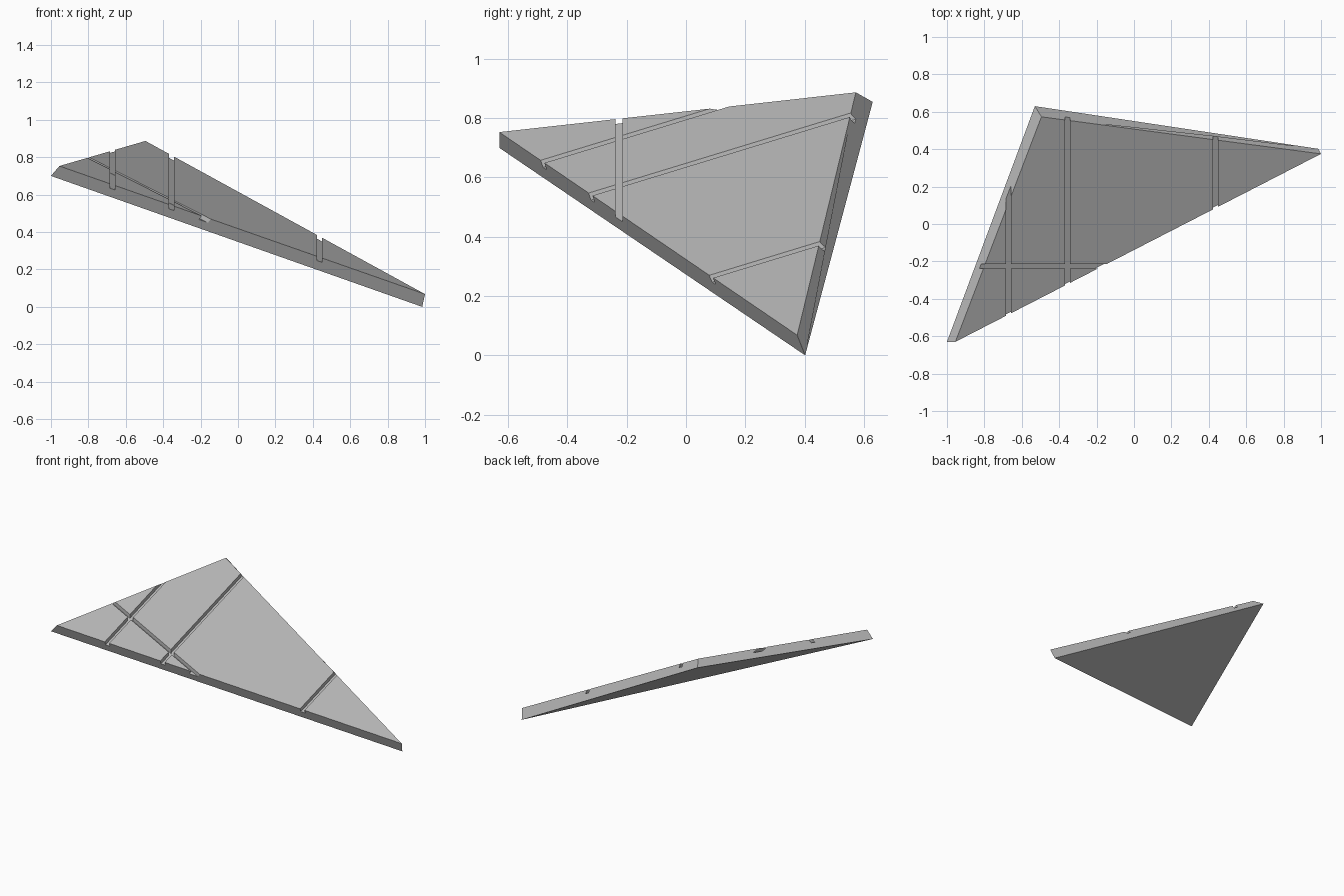
import bpy
import bmesh
from mathutils import Vector
from mathutils.geometry import normal

if "Cube" in bpy.data.objects:
    bpy.data.objects.remove(bpy.data.objects["Cube"], do_unlink=True)

# Single flat colour
grey = bpy.data.materials.new("plain grey")
grey.use_nodes = True
colour = (0.5, 0.5, 0.5, 1)
grey.diffuse_color = colour
grey.node_tree.nodes["Principled BSDF"].inputs["Base Color"].default_value = colour


def make_prism(name, bottom, top):
    """Solid between two matching outlines."""
    bm = bmesh.new()
    low = [bm.verts.new(p) for p in bottom]
    high = [bm.verts.new(p) for p in top]
    bm.faces.new(low)
    bm.faces.new(high)
    count = len(low)
    for i in range(count):
        j = (i + 1) % count
        bm.faces.new((low[i], low[j], high[j], high[i]))
    bmesh.ops.recalc_face_normals(bm, faces=bm.faces)
    mesh = bpy.data.meshes.new(name)
    bm.to_mesh(mesh)
    bm.free()
    mesh.materials.append(grey)
    obj = bpy.data.objects.new(name, mesh)
    bpy.context.collection.objects.link(obj)
    return obj


# Tilted triangular panel with mitred edges
outer = [Vector(p) for p in ((-1, -0.63, 0.7), (0.985, 0.402, 0), (-0.53, 0.63, 0.855))]
inner = [Vector(p) for p in ((-0.955, -0.63, 0.753), (1, 0.375, 0.068), (-0.495, 0.573, 0.887))]
panel = make_prism("triangular_panel", outer, inner)

facing = normal(inner)


def on_slope(x, y, lift):
    """Point above or below the sloping outer face."""
    p = inner[0]
    z = p.z - (facing.x * (x - p.x) + facing.y * (y - p.y)) / facing.z
    return Vector((x, y, z + lift))


def cut_groove(x0, x1, y0, y1, depth):
    """Upright-walled groove whose floor follows the slope."""
    outline = [(x0, y0), (x1, y0), (x1, y1), (x0, y1)]
    cutter = make_prism("groove_cutter",
                        [on_slope(x, y, -depth) for x, y in outline],
                        [on_slope(x, y, 0.2) for x, y in outline])
    cutter.hide_render = True
    mod = panel.modifiers.new("groove", "BOOLEAN")
    mod.operation = "DIFFERENCE"
    mod.solver = "EXACT"
    mod.object = cutter
    bpy.context.view_layer.objects.active = panel
    bpy.ops.object.modifier_apply(modifier=mod.name)
    bpy.data.objects.remove(cutter, do_unlink=True)


# Three grooves running front to back, one crossing them
half = 0.0125
for x in (-0.671, -0.356, 0.436):
    cut_groove(x - half, x + half, -1, 1, 0.026)
cut_groove(-1.2, 1.2, -0.226 - half, -0.226 + half, 0.027)
